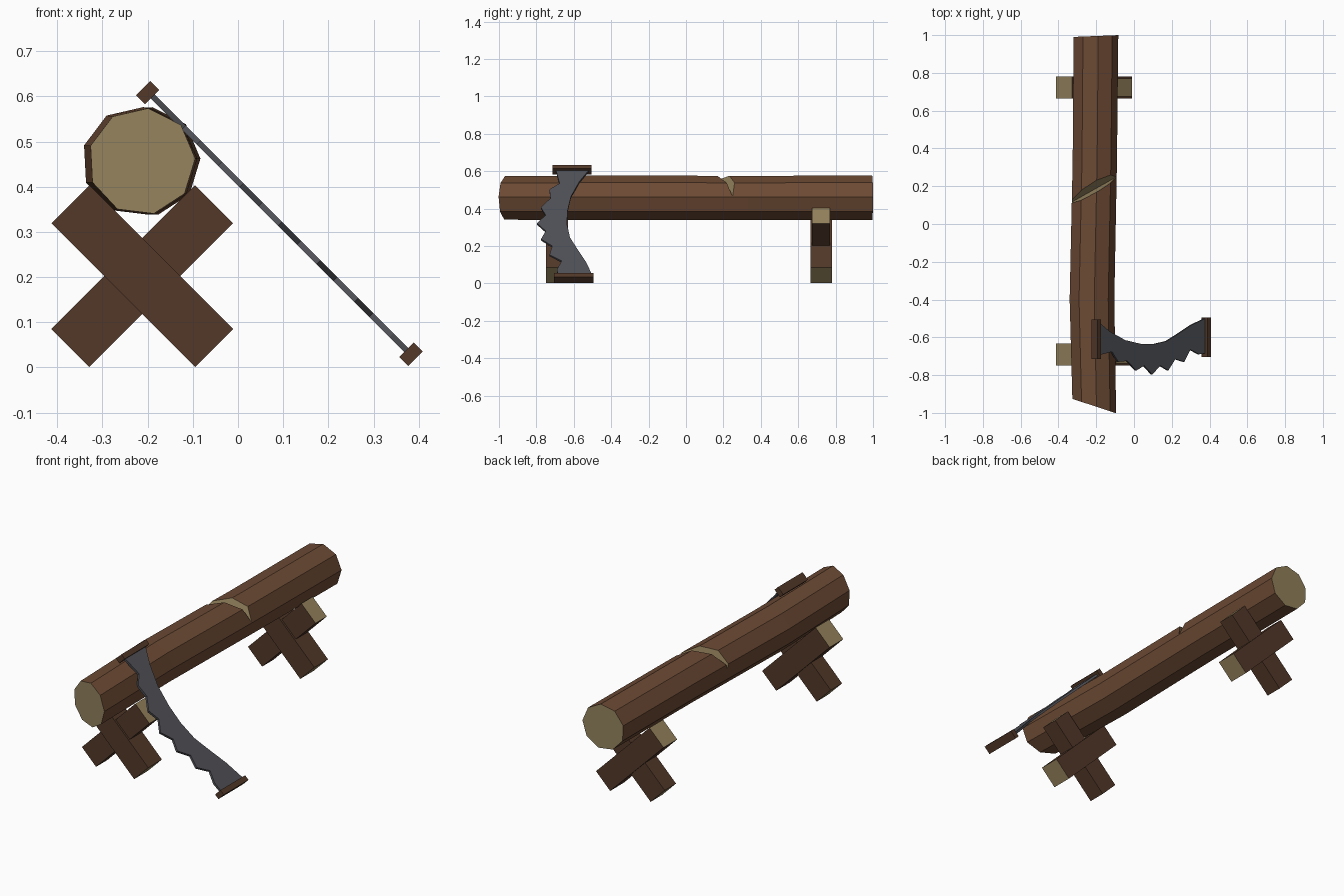
import bpy, bmesh
from math import sin, cos, radians
from mathutils import Vector

if "Cube" in bpy.data.objects:
    bpy.data.objects.remove(bpy.data.objects["Cube"])


def material(name, rgb):
    m = bpy.data.materials.new(name)
    m.diffuse_color = (*rgb, 1)
    m.use_nodes = True
    m.node_tree.nodes["Principled BSDF"].inputs["Base Color"].default_value = m.diffuse_color
    return m


BARK = material("bark", (0.15, 0.068, 0.034))
PLANK = material("plank", (0.085, 0.04, 0.022))
CUT = material("cut_wood", (0.30, 0.225, 0.11))
STEEL = material("steel", (0.08, 0.082, 0.095))


def finish(name, bm, mats):
    bmesh.ops.recalc_face_normals(bm, faces=bm.faces[:])
    me = bpy.data.meshes.new(name)
    bm.to_mesh(me)
    bm.free()
    for m in mats:
        me.materials.append(m)
    ob = bpy.data.objects.new(name, me)
    bpy.context.collection.objects.link(ob)
    return ob


def bar(name, loc, size, angle, end_mat):
    """Box turned about y; its two local x ends take end_mat."""
    bm = bmesh.new()
    bmesh.ops.create_cube(bm, size=1)
    for v in bm.verts:
        v.co = Vector(a * b for a, b in zip(v.co, size))
    bm.normal_update()
    for f in bm.faces:
        f.material_index = int(abs(f.normal.x) > 0.9)
    ob = finish(name, bm, [PLANK, end_mat])
    ob.location = loc
    ob.rotation_euler.y = radians(angle)
    return ob


def prism(bm, lower, upper, mat=0):
    """Closed solid between two matching outlines."""
    a = [bm.verts.new(p) for p in lower]
    b = [bm.verts.new(p) for p in upper]
    n = len(a)
    faces = [bm.faces.new(a), bm.faces.new(b[::-1])]
    faces += [bm.faces.new((a[i], b[i], b[(i + 1) % n], a[(i + 1) % n])) for i in range(n)]
    for f in faces:
        f.material_index = mat


# Log: nine-sided, slightly bent, slanted ends (y, centre x, radius, y slope across x)
bm = bmesh.new()
rings = []
for y, cx, r, slope in ((-0.963, -0.213, 0.1185, -0.33), (-0.40, -0.225, 0.121, 0),
                        (0.33, -0.21, 0.12, 0), (0.995, -0.204, 0.121, 0.04)):
    ring = []
    for i in range(9):
        a = radians(3 + 40 * i)
        ring.append(bm.verts.new((cx + r * cos(a), y + slope * r * cos(a), 0.456 + r * sin(a))))
    rings.append(ring)
for p, q in zip(rings, rings[1:]):
    for i in range(9):
        j = (i + 1) % 9
        bm.faces.new((p[i], p[j], q[j], q[i]))
for ring in (rings[0], rings[-1]):
    bm.faces.new(ring).material_index = 1
log = finish("log", bm, [BARK, CUT])

# Diagonal V-shaped saw cut over the top of the log
along = Vector((0.87, 0.49, 0))
side = Vector((-0.49, 0.87, 0))
mid = Vector((-0.18, 0.2, 0))


def wedge(t):
    return [mid + along * t + side * s + Vector((0, 0, z))
            for s, z in ((0, 0.465), (0.055, 0.63), (-0.028, 0.63))]


bm = bmesh.new()
prism(bm, wedge(-0.4), wedge(0.4), 1)
cutter = finish("cut_wedge", bm, [BARK, CUT])
cutter.hide_render = True
mod = log.modifiers.new("saw_cut", "BOOLEAN")
mod.object = cutter
mod.operation = "DIFFERENCE"
mod.solver = "EXACT"
bpy.context.view_layer.objects.active = log
bpy.ops.object.modifier_apply(modifier=mod.name)
bpy.data.objects.remove(cutter)

# Crossed stands under each end
for end, y in (("front", -0.69), ("back", 0.723)):
    bar(end + "_stand_beam_a", (-0.212, y, 0.202), (0.45, 0.116, 0.119), 45, CUT)
    bar(end + "_stand_beam_b", (-0.212, y, 0.202), (0.45, 0.096, 0.119), -45, CUT)

# Saw blade: curved back edge and teeth, given as (x, y) on the 45 degree plane
back = [(-0.19, -0.52), (-0.13, -0.57), (-0.05, -0.615), (0.03, -0.634), (0.10, -0.636),
        (0.17, -0.62), (0.23, -0.582), (0.30, -0.535), (0.373, -0.50)]
teeth = [(0.373, -0.685), (0.34, -0.69), (0.295, -0.665), (0.262, -0.73), (0.215, -0.715),
         (0.178, -0.775), (0.135, -0.75), (0.093, -0.797), (0.05, -0.75), (0.008, -0.776),
         (-0.04, -0.725), (-0.087, -0.73), (-0.12, -0.676), (-0.19, -0.695)]
bm = bmesh.new()
off = Vector((1, 0, 1)).normalized() * 0.006
outline = [Vector((x, y, 0.411 - x)) for x, y in back + teeth]
prism(bm, [p - off for p in outline], [p + off for p in outline])
finish("saw_blade", bm, [STEEL])

# Saw handles
bar("saw_top_handle", (-0.2, -0.61, 0.608), (0.028, 0.21, 0.045), 45, PLANK)
bar("saw_bottom_handle", (0.383, -0.60, 0.029), (0.028, 0.21, 0.045), 45, PLANK)
